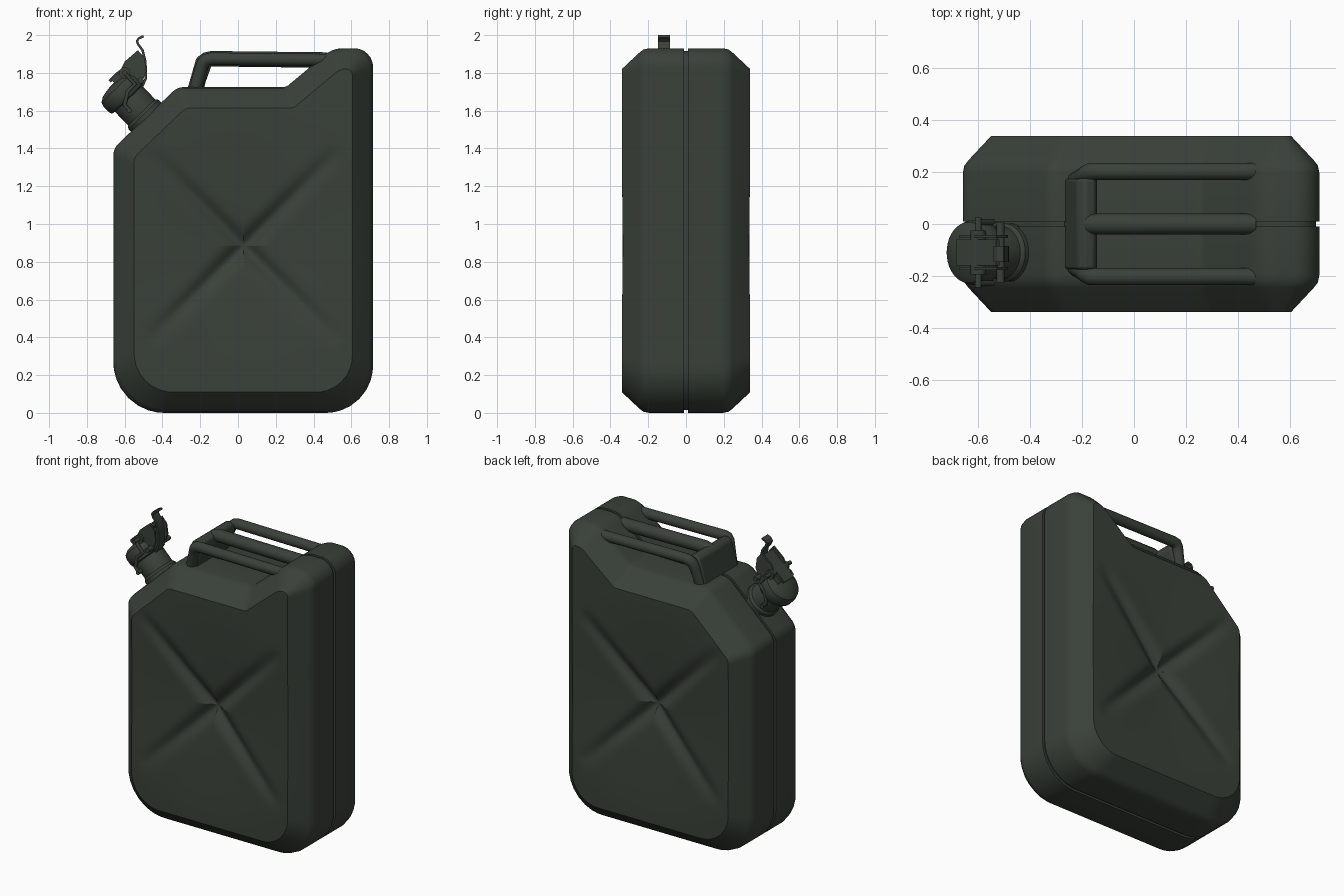
import bpy, bmesh, math
from mathutils import Vector, Matrix

old = bpy.data.objects.get("Cube")
if old:
    bpy.data.objects.remove(old, do_unlink=True)

COLOUR = (0.042, 0.053, 0.041, 1)
paint = bpy.data.materials.new("dark olive paint")
paint.use_nodes = True
paint.diffuse_color = COLOUR
bsdf = next(n for n in paint.node_tree.nodes if n.type == 'BSDF_PRINCIPLED')
bsdf.inputs["Base Color"].default_value = COLOUR
bsdf.inputs["Roughness"].default_value = 0.6


def finish(ob, angle=32):
    """Give the object its paint and smooth shading with sharp edges kept."""
    ob.data.materials.clear()
    ob.data.materials.append(paint)
    bpy.ops.object.select_all(action='DESELECT')
    ob.select_set(True)
    bpy.context.view_layer.objects.active = ob
    if ob.type == 'CURVE':
        bpy.ops.object.convert(target='MESH')
        ob = bpy.context.object
    bpy.ops.object.shade_smooth_by_angle(angle=math.radians(angle))
    return ob


def mesh_object(name, bm):
    me = bpy.data.meshes.new(name)
    bm.to_mesh(me)
    bm.free()
    ob = bpy.data.objects.new(name, me)
    bpy.context.collection.objects.link(ob)
    return ob


def prism(name, outline, y0, y1, bevel=0.0):
    """Extrude an x-z outline along y."""
    bm = bmesh.new()
    face = bm.faces.new([bm.verts.new((x, y0, z)) for x, z in outline])
    new = bmesh.ops.extrude_face_region(bm, geom=[face])["geom"]
    bmesh.ops.translate(bm, vec=(0, y1 - y0, 0),
                        verts=[v for v in new if isinstance(v, bmesh.types.BMVert)])
    bmesh.ops.recalc_face_normals(bm, faces=bm.faces)
    ob = mesh_object(name, bm)
    if bevel:
        mod = ob.modifiers.new("rounding", 'BEVEL')
        mod.width, mod.segments = bevel, 3
    return finish(ob)


def strip(name, path, thick, y0, y1):
    """Bent sheet-metal strip following an x-z path."""
    pts = [Vector(p) for p in path]
    sides = []
    for i, p in enumerate(pts):
        t = (pts[min(i + 1, len(pts) - 1)] - pts[max(i - 1, 0)]).normalized()
        sides.append((p, Vector((-t.y, t.x)) * thick / 2))
    prism(name, [p + n for p, n in sides] + [p - n for p, n in reversed(sides)], y0, y1)


def tube(name, path, radius):
    cu = bpy.data.curves.new(name, 'CURVE')
    cu.dimensions = '3D'
    cu.bevel_depth, cu.bevel_resolution, cu.use_fill_caps = radius, 4, True
    sp = cu.splines.new('POLY')
    sp.points.add(len(path) - 1)
    for p, co in zip(sp.points, path):
        p.co = (*co, 1)
    ob = bpy.data.objects.new(name, cu)
    bpy.context.collection.objects.link(ob)
    return finish(ob, 50)


def lathe(name, profile, matrix, n=40):
    """Revolve (radius, height) points about the local z axis."""
    bm = bmesh.new()
    rings = [[bm.verts.new((r * math.cos(math.tau * i / n), r * math.sin(math.tau * i / n), h))
              for i in range(n)] for r, h in profile]
    for a, b in zip(rings, rings[1:]):
        for i in range(n):
            j = (i + 1) % n
            bm.faces.new((a[i], a[j], b[j], b[i]))
    bm.faces.new(rings[-1])
    bm.faces.new(rings[0][::-1])
    bm.transform(matrix)
    return finish(mesh_object(name, bm))


# ---- can body: rounded outline, chamfered flanks, pressed cross ----
CORNERS = [((-.66, 0), .27), ((.715, 0), .25), ((.715, 1.93), .14), ((.50, 1.93), .15),
           ((.255, 1.725), .05), ((-.32, 1.725), .09), ((-.66, 1.40), .09)]
BASE = [Vector(c) for c, r in CORNERS]
COUNT = len(BASE)


def inset_polygon(d):
    out = []
    for i, p in enumerate(BASE):
        a = (p - BASE[i - 1]).normalized()
        b = (BASE[(i + 1) % COUNT] - p).normalized()
        na, nb = Vector((-a.y, a.x)), Vector((-b.y, b.x))
        out.append(p + (na + nb) * d / (1 + na.dot(nb)))
    return out


def outline(d, steps=8):
    """Inset outline with rounded corners; the point count never changes."""
    poly, pts = inset_polygon(d), []
    arcs = []
    for i, p in enumerate(poly):
        prv, nxt = poly[i - 1] - p, poly[(i + 1) % COUNT] - p
        half = prv.angle(nxt) / 2
        radius = CORNERS[i][1] * (1 - 2.2 * d)
        cut = min(radius / math.tan(half), .46 * prv.length, .46 * nxt.length)
        a, b = p + prv.normalized() * cut, p + nxt.normalized() * cut
        centre = p + (prv.normalized() + nxt.normalized()).normalized() * cut / math.cos(half)
        arc = []
        for k in range(steps + 1):
            v = a.lerp(b, k / steps) - centre
            arc.append(centre + v.normalized() * (a - centre).length)
        arcs.append(arc)
    for i, arc in enumerate(arcs):
        nxt = arcs[(i + 1) % COUNT][0]
        n = max(2, round((BASE[(i + 1) % COUNT] - BASE[i]).length / .025))
        pts += arc + [arc[-1].lerp(nxt, k / n) for k in range(1, n)]
    return pts


MID = Vector((.03, .885))


def press_depth(p):
    """Dished panel with a diagonal cross groove fading outwards."""
    dx, dz = abs(p.x - MID.x), abs(p.y - MID.y)
    r, off = math.hypot(dx, dz), abs(dx - dz) / math.sqrt(2)
    fade = max(0, 1 - r / .72)
    return .05 * fade ** 1.4 + .04 * fade ** .6 * math.exp(-(off / .045) ** 2)


bm = bmesh.new()
panel, rings = outline(.11), []
LEVELS = 28
for k in range(1, LEVELS + 1):
    pts = [MID.lerp(p, k / LEVELS) for p in panel]
    rings.append([bm.verts.new((p.x, -.34 + press_depth(p), p.y)) for p in pts])
for d, y in [(.022, -.246), (.006, -.225), (0, -.195), (0, -.01), (.014, -.01), (.014, 0)]:
    rings.append([bm.verts.new((p.x, y, p.y)) for p in outline(d)])
hub = bm.verts.new((MID.x, -.34 + press_depth(MID), MID.y))
n = len(panel)
for i in range(n):
    j = (i + 1) % n
    bm.faces.new((hub, rings[0][i], rings[0][j]))
    for a, b in zip(rings, rings[1:]):
        bm.faces.new((a[i], b[i], b[j], a[j]))
body = mesh_object("can_body", bm)
mirror = body.modifiers.new("back half", 'MIRROR')
mirror.use_axis = (False, True, False)
finish(body)

# ---- triple carrying handle ----
for name, foot, y, rad in [("front_handle_bar", -.165, -.203, .034),
                           ("middle_handle_bar", 0, 0, .041),
                           ("back_handle_bar", .165, .203, .034)]:
    tube(name, [(-.228, foot, 1.70), (-.195, (foot + y) / 2, 1.82), (-.182, y * .96, 1.855),
                (-.165, y, 1.87), (-.14, y, 1.875), (.47, y, 1.868)], rad)
prism("handle_leg", [(-.272, 1.70), (-.19, 1.70), (-.14, 1.84), (-.15, 1.885),
                     (-.19, 1.90), (-.22, 1.88)], -.175, .175, .012)

# ---- pouring neck and cap on the sloping shoulder ----
SPOUT_Y = -.11
spout = Matrix(((.72, 0, -.69, -.50), (0, 1, 0, SPOUT_Y), (.69, 0, .72, 1.58), (0, 0, 0, 1)))
lathe("spout_neck", [(.112, -.05), (.112, .0), (.1, .015), (.1, .12), (.09, .14)], spout)
lathe("spout_cap", [(.1, .115), (.118, .12), (.125, .135), (.125, .175), (.117, .20),
                    (.09, .218), (.04, .228), (.01, .23)], spout)

# ---- locking clamp: side plates, pins, wires and lever ----
for side, name in [(-1, "front"), (1, "back")]:
    y = SPOUT_Y + side * .062
    prism(name + "_clamp_plate", [(-.675, 1.765), (-.655, 1.79), (-.63, 1.80), (-.60, 1.86),
                                  (-.53, 1.92), (-.495, 1.88), (-.485, 1.81), (-.52, 1.72),
                                  (-.60, 1.70)], y - .006, y + .006)
    y = SPOUT_Y + side * .118
    tube(name + "_clamp_wire", [(-.575, y, 1.60), (-.60, y, 1.63), (-.585, y, 1.70),
                                (-.545, y, 1.74), (-.60, y, 1.80)], .011)
for name, x, z, rad, reach in [("hinge_pin", -.60, 1.80, .03, .085),
                               ("clamp_pin", -.60, 1.80, .013, .135),
                               ("neck_pin", -.575, 1.60, .013, .13),
                               ("lever_pin", -.515, 1.76, .016, .115)]:
    tube(name, [(x, SPOUT_Y - reach, z), (x, SPOUT_Y + reach, z)], rad)
strip("cap_bridge", [(-.68, 1.755), (-.645, 1.79), (-.58, 1.84), (-.525, 1.90)],
      .018, SPOUT_Y - .05, SPOUT_Y + .05)
strip("locking_lever", [(-.52, 1.70), (-.488, 1.77), (-.49, 1.86), (-.505, 1.92), (-.528, 1.95),
                        (-.535, 1.968), (-.525, 1.983), (-.500, 1.994)], .013, -.147, -.085)
